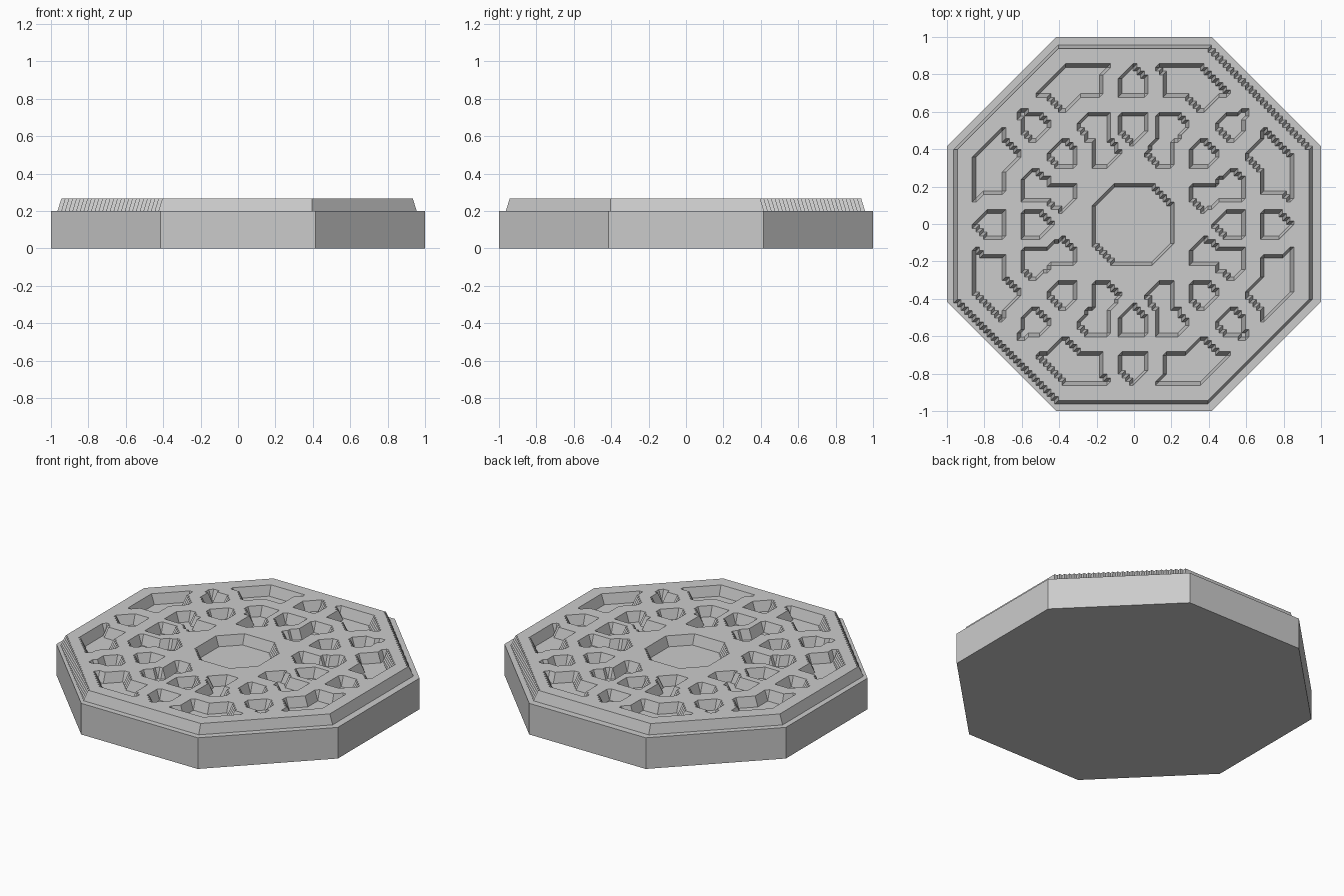
import bpy, bmesh, math

old = bpy.data.objects.get("Cube")
if old:
    bpy.data.objects.remove(old, do_unlink=True)

FLOOR, TOP = 0.2, 0.265
STEP, HALF = 0.02, 48

# One plain stone colour
stone = bpy.data.materials.new("light_grey_stone")
stone.use_nodes = True
colour = (0.6, 0.6, 0.6, 1)
stone.diffuse_color = colour
stone.node_tree.nodes["Principled BSDF"].inputs["Base Color"].default_value = colour


def add_object(name, bm):
    mesh = bpy.data.meshes.new(name)
    bm.to_mesh(mesh)
    bm.free()
    mesh.materials.append(stone)
    obj = bpy.data.objects.new(name, mesh)
    bpy.context.collection.objects.link(obj)
    return obj


def inside(x, y, outline):
    """Even-odd test of a point against a closed outline."""
    hit = False
    for (ax, ay), (bx, by) in zip(outline, outline[1:] + outline[:1]):
        if (ay > y) != (by > y) and x < ax + (y - ay) * (bx - ax) / (by - ay):
            hit = not hit
    return hit


def house(base, eave, tip, angle):
    """Small five-sided pocket along a ray, turned clockwise from +y."""
    w = 0.07
    c, s = math.cos(angle), math.sin(angle)
    pts = [(-w, base), (w, base), (w, eave), (0, tip), (-w, eave)]
    return [(x * c + y * s, y * c - x * s) for x, y in pts]


# Pockets of one eighth of the pattern
outer_pocket = [(0.125, 0.85), (0.36, 0.85), (0.515, 0.69), (0.455, 0.69),
                (0.37, 0.61), (0.29, 0.69), (0.165, 0.69), (0.165, 0.81)]
inner_pocket = [(0.135, 0.59), (0.25, 0.59), (0.31, 0.53), (0.215, 0.435),
                (0.215, 0.31), (0.13, 0.31), (0.065, 0.385), (0.135, 0.455)]
pockets = [outer_pocket, inner_pocket]
for turn in (0, math.pi / 4):
    pockets.append(house(0.69, 0.775, 0.85, turn))
    pockets.append(house(0.59, 0.505, 0.43, turn))


def height(u, v):
    """Relief height, folded into one eighth of the pattern."""
    x, y = sorted((abs(u), abs(v)))
    if y > 0.945 or x + y > 1.345:
        return FLOOR
    if y < 0.21 and x + y < 0.31:
        return FLOOR
    return FLOOR if any(inside(x, y, p) for p in pockets) else TOP


# Octagonal base slab
bm = bmesh.new()
radius = 1 / math.cos(math.pi / 8)
ring = [bm.verts.new((radius * math.cos(a), radius * math.sin(a), 0))
        for a in ((i + 0.5) * math.pi / 4 for i in range(8))]
bottom = bm.faces.new(ring)
raised = bmesh.ops.extrude_face_region(bm, geom=[bottom], use_keep_orig=True)
bmesh.ops.translate(bm, vec=(0, 0, FLOOR),
                    verts=[g for g in raised["geom"] if isinstance(g, bmesh.types.BMVert)])
bmesh.ops.recalc_face_normals(bm, faces=bm.faces)
add_object("octagonal_base", bm)

# Carved star lattice, a stepped relief on a fine grid
bm = bmesh.new()
span = range(-HALF, HALF + 1)
grid = {(i, j): bm.verts.new((i * STEP, j * STEP, height(i * STEP, j * STEP)))
        for i in span for j in span}
for i in range(-HALF, HALF):
    for j in range(-HALF, HALF):
        a, b = grid[i, j], grid[i + 1, j]
        c, d = grid[i + 1, j + 1], grid[i, j + 1]
        for tri in ((a, b, c), (a, c, d)):
            if max(v.co.z for v in tri) > FLOOR + 0.01:
                bm.faces.new(tri)
bmesh.ops.delete(bm, geom=[v for v in bm.verts if not v.link_faces], context='VERTS')
lattice = add_object("star_lattice", bm)
lattice.location = (-0.005, -0.003, 0)
